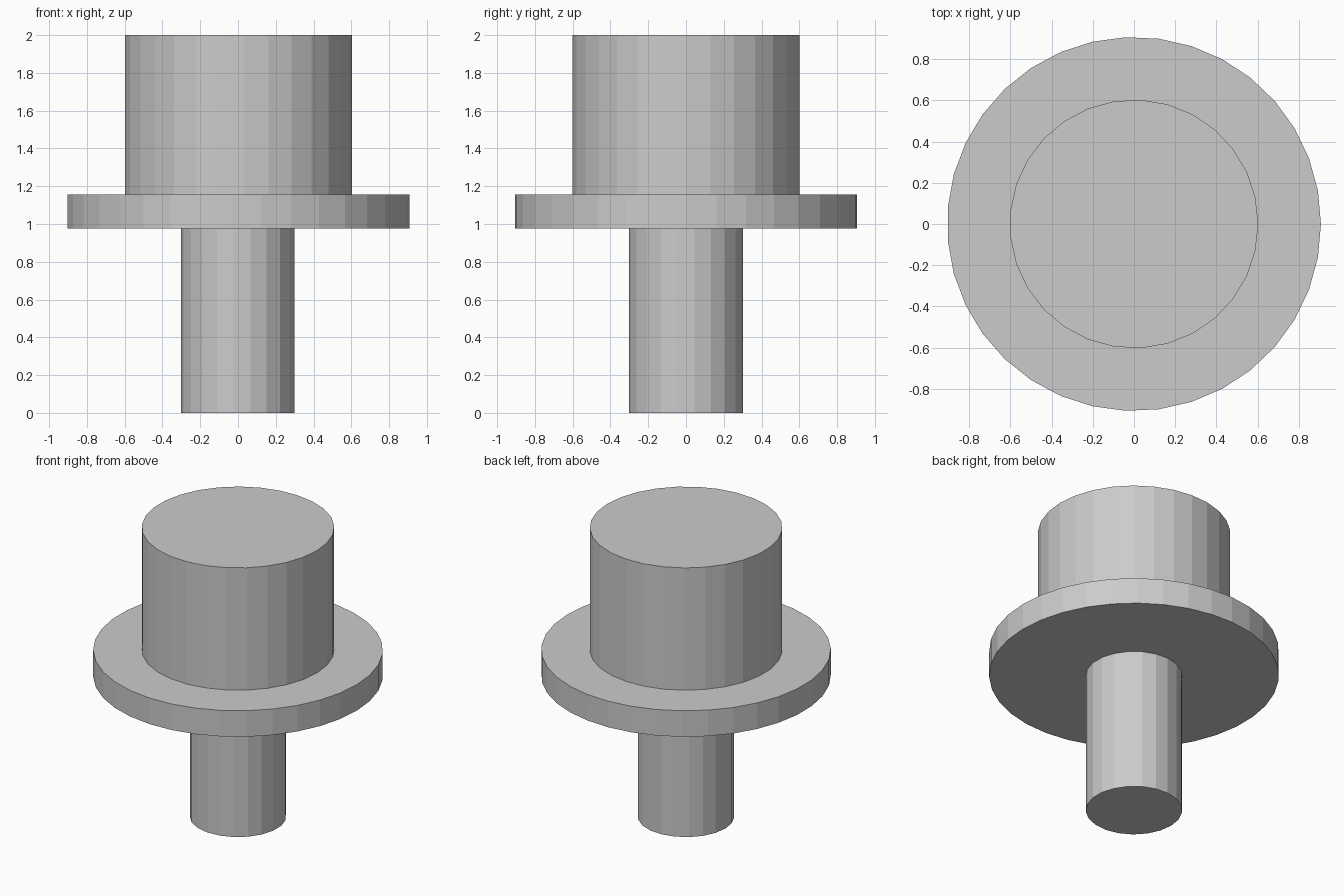
import bpy
from math import pi

cube = bpy.data.objects.get("Cube")
if cube:
    bpy.data.objects.remove(cube, do_unlink=True)

# One plain grey for the whole part
grey = bpy.data.materials.new("light_grey")
grey.use_nodes = True
colour = (0.6, 0.6, 0.6, 1)
grey.diffuse_color = colour
grey.node_tree.nodes["Principled BSDF"].inputs["Base Color"].default_value = colour


def disc(name, radius, bottom, top, sides, start):
    """Faceted cylinder with its first corner at angle start from +x."""
    bpy.ops.mesh.primitive_cylinder_add(
        vertices=sides, radius=radius, depth=top - bottom,
        location=(0, 0, (top + bottom) / 2),
        rotation=(0, 0, start - pi / 2))
    obj = bpy.context.object
    obj.name = name
    bpy.ops.object.transform_apply(location=False, rotation=True, scale=False)
    obj.data.materials.append(grey)
    return obj


# Thin stem, wide flange and thick head, stacked along z
disc("stem", 0.302, 0, 0.975, 21, pi)
disc("flange", 0.907, 0.975, 1.155, 35, 0)
disc("head", 0.603, 1.155, 2, 29, 0)
